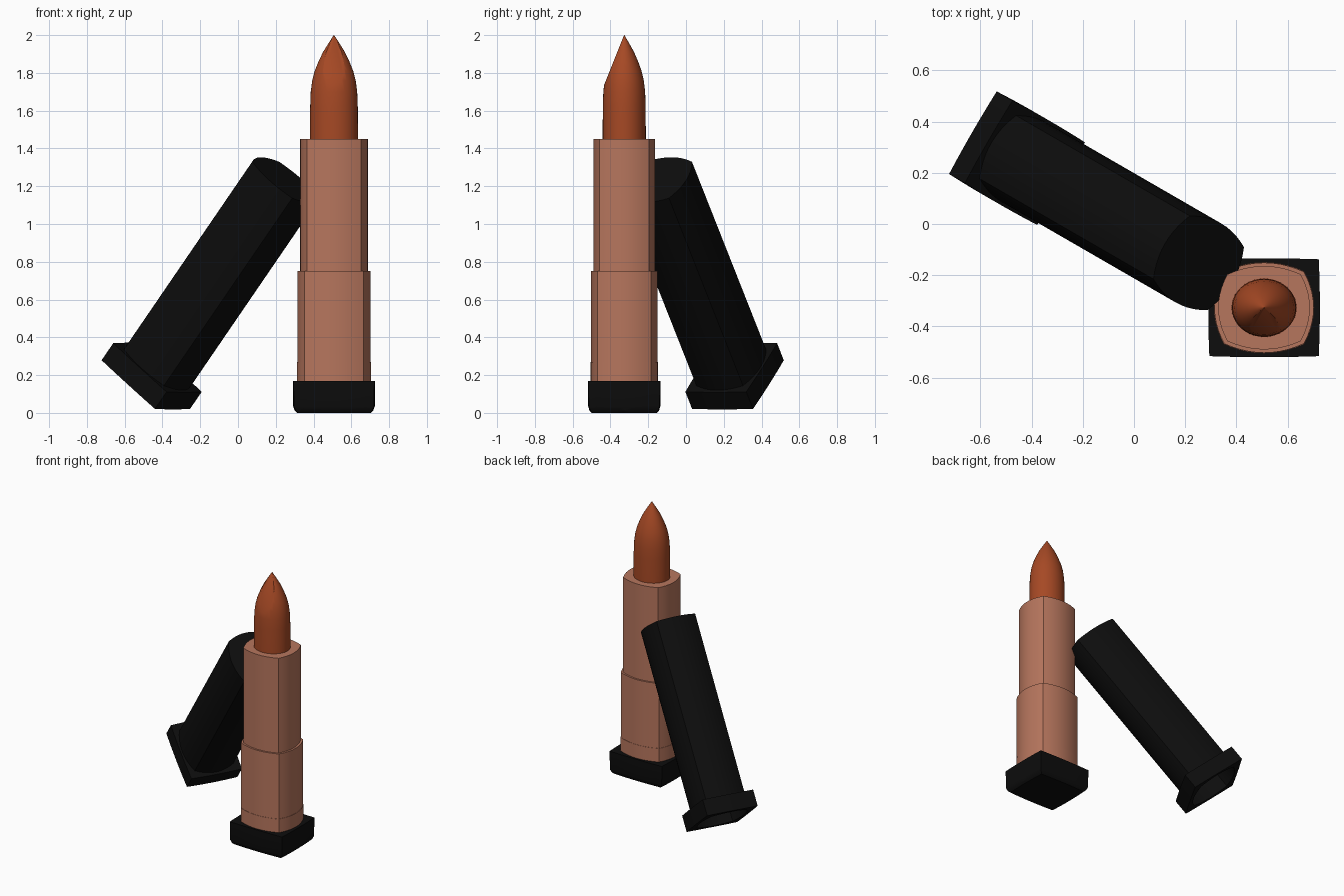
import bpy, bmesh, math
from mathutils import Matrix, Vector

if "Cube" in bpy.data.objects:
    bpy.data.objects.remove(bpy.data.objects["Cube"])


def material(name, rgb):
    m = bpy.data.materials.new(name)
    m.use_nodes = True
    color = (*rgb, 1)
    m.diffuse_color = color
    m.node_tree.nodes["Principled BSDF"].inputs["Base Color"].default_value = color
    return m


BLACK = material("black plastic", (0.004, 0.004, 0.004))
ROSE = material("rose metal", (0.47, 0.18, 0.11))
RUST = material("rust wax", (0.38, 0.066, 0.018))
SEG = 10


def section(corner):
    """Unit outline: four bowed sides meeting at corners, or a circle if corner is 0."""
    pts = []
    for side in range(4):
        turn = Matrix.Rotation(side * math.pi / 2, 2)
        for i in range(SEG):
            t = 2 * i / SEG - 1
            if corner:
                p = Vector((1 - (1 - corner) * t * t, corner * t))
            else:
                p = Vector((math.cos(t * math.pi / 4), math.sin(t * math.pi / 4)))
            pts.append(turn @ p)
    return pts


def loft(name, rings, mat, matrix, cut=None):
    """Skin rings of (z, half x, half y, corner) and close both ends."""
    bm = bmesh.new()
    loops = [[bm.verts.new((p.x * hx, p.y * hy, z)) for p in section(c)]
             for z, hx, hy, c in rings]
    n = 4 * SEG
    for a, b in zip(loops, loops[1:]):
        for i in range(n):
            j = (i + 1) % n
            bm.faces.new((a[i], a[j], b[j], b[i]))
    bm.faces.new(loops[0][::-1])
    bm.faces.new(loops[-1])
    if cut:
        bmesh.ops.bisect_plane(bm, geom=bm.verts[:] + bm.edges[:] + bm.faces[:],
                               plane_co=cut[0], plane_no=cut[1], clear_outer=True)
        bmesh.ops.holes_fill(bm, edges=[e for e in bm.edges if e.is_boundary])
    bmesh.ops.recalc_face_normals(bm, faces=bm.faces)
    mesh = bpy.data.meshes.new(name)
    bm.to_mesh(mesh)
    bm.free()
    mesh.materials.append(mat)
    ob = bpy.data.objects.new(name, mesh)
    bpy.context.collection.objects.link(ob)
    ob.matrix_world = matrix
    bpy.ops.object.select_all(action="DESELECT")
    ob.select_set(True)
    bpy.context.view_layer.objects.active = ob
    bpy.ops.object.shade_smooth_by_angle(angle=math.radians(28))
    return ob


stand = Matrix.Translation((0.508, -0.327, 0))
BOW = 0.8

# Square foot with a softened lower edge
loft("base", [(0, 0.195, 0.172, 0.97), (0.012, 0.208, 0.184, 0.97),
              (0.035, 0.216, 0.191, 0.98), (0.17, 0.218, 0.193, 0.98)], BLACK, stand)

# Two-stage tube with a fine seam near the foot
loft("seam_band", [(0.165, 0.196, 0.178, BOW), (0.27, 0.196, 0.178, BOW)], ROSE, stand)
loft("lower_tube", [(0.27, 0.194, 0.176, BOW), (0.75, 0.194, 0.176, BOW)], ROSE, stand)
loft("upper_tube", [(0.745, 0.179, 0.163, BOW), (1.45, 0.179, 0.163, BOW)], ROSE, stand)

# Pointed wax bullet with a slanted front facet
profile = [(1.44, 0.127), (1.62, 0.126), (1.7, 0.123), (1.76, 0.115), (1.81, 0.102),
           (1.86, 0.082), (1.91, 0.058), (1.96, 0.027), (2.0, 0.001)]
loft("lipstick_bullet", [(z, r, r * 0.9, 0) for z, r in profile], RUST, stand,
     cut=((0, -0.001, 2.0), Vector((0, -0.27, 0.108)).normalized()))

# Hollow cap with a square rim, leaning against the tube
lean = (Matrix.Translation((-0.488, 0.275, 0.15))
        @ Matrix.Rotation(math.radians(-30), 4, "Z")
        @ Matrix.Rotation(math.radians(38.3), 4, "Y"))
loft("cap", [(1.3, 0.18, 0.163, BOW), (0, 0.18, 0.163, BOW),
             (0, 0.212, 0.19, 0.98), (0.115, 0.212, 0.19, 0.98),
             (0.115, 0.194, 0.178, BOW), (1.38, 0.194, 0.178, BOW)], BLACK, lean)
